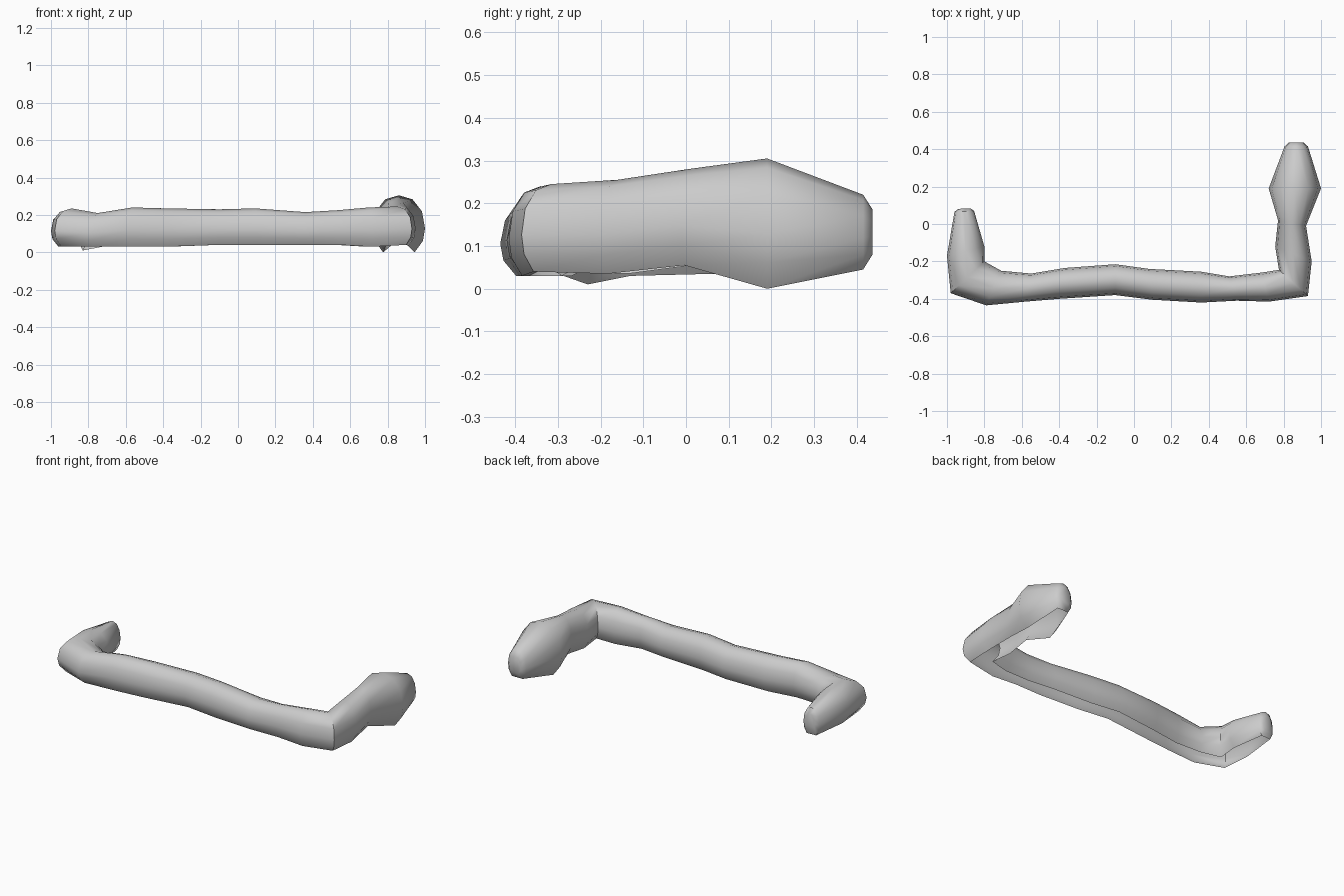
import bpy, bmesh
from mathutils import Vector

if "Cube" in bpy.data.objects:
    bpy.data.objects.remove(bpy.data.objects["Cube"])

stone = bpy.data.materials.new("light grey")
stone.diffuse_color = (0.6, 0.6, 0.6, 1)
stone.use_nodes = True
stone.node_tree.nodes["Principled BSDF"].inputs["Base Color"].default_value = stone.diffuse_color

# Stations along the bar: outer x, y, inner x, y, bottom z, top z
stations = [
    (-0.96, 0.065, -0.855, 0.07, 0.035, 0.20),
    (-1.00, -0.17, -0.80, -0.12, 0.03, 0.23),
    (-0.98, -0.37, -0.80, -0.20, 0.03, 0.235),
    (-0.79, -0.435, -0.71, -0.25, 0.03, 0.21),
    (-0.58, -0.415, -0.55, -0.265, 0.03, 0.24),
    (-0.40, -0.40, -0.37, -0.235, 0.03, 0.235),
    (-0.10, -0.38, -0.10, -0.215, 0.04, 0.23),
    (0.10, -0.405, 0.08, -0.24, 0.04, 0.235),
    (0.36, -0.42, 0.36, -0.255, 0.04, 0.215),
    (0.55, -0.41, 0.51, -0.28, 0.04, 0.225),
    (0.72, -0.415, 0.68, -0.26, 0.03, 0.24),
    (0.93, -0.385, 0.775, -0.245, 0.04, 0.245),
    (0.95, -0.20, 0.755, -0.12, 0.035, 0.255),
    (0.92, -0.01, 0.77, 0.02, 0.055, 0.28),
    (1.00, 0.19, 0.72, 0.19, 0.0, 0.305),
    (0.93, 0.415, 0.805, 0.415, 0.045, 0.22),
]

# Arched section, open underneath: position across, height
arch = [(0.2, 0), (0.04, 0.2), (0, 0.42), (0.06, 0.72), (0.24, 0.93), (0.5, 1),
        (0.76, 0.93), (0.94, 0.72), (1, 0.42), (0.96, 0.2), (0.8, 0)]

bm = bmesh.new()
rings = []
for ox, oy, ix, iy, low, high in stations:
    rings.append([bm.verts.new((ox + (ix - ox) * s, oy + (iy - oy) * s,
                                low + (high - low) * h)) for s, h in arch])

# The left inside corner dips lower
rings[2][-1].co = (-0.83, -0.23, 0.01)

for a, b in zip(rings, rings[1:]):
    for i in range(len(arch) - 1):
        bm.faces.new((a[i], a[i + 1], b[i + 1], b[i]))


# Blunt rounded ends: a shrunken ring pushed outward, then a flat cap
def close_end(ring, push):
    centre = sum((v.co for v in ring), Vector()) / len(ring)
    tip = []
    for v in ring:
        p = centre + (v.co - centre) * 0.6
        p.y += push
        tip.append(bm.verts.new(p))
    for i in range(len(ring)):
        j = (i + 1) % len(ring)
        bm.faces.new((ring[i], ring[j], tip[j], tip[i]))
    bm.faces.new(tip)


close_end(rings[0], 0.015)
close_end(rings[-1], 0.022)

bmesh.ops.recalc_face_normals(bm, faces=bm.faces)
if sum(f.normal.z * f.calc_area() for f in bm.faces) < 0:
    bmesh.ops.reverse_faces(bm, faces=bm.faces)

mesh = bpy.data.meshes.new("bent_bar")
bm.to_mesh(mesh)
bm.free()
mesh.materials.append(stone)
bar = bpy.data.objects.new("bent_bar", mesh)
bpy.context.collection.objects.link(bar)
bpy.context.view_layer.objects.active = bar
bar.select_set(True)
bpy.ops.object.shade_smooth_by_angle(angle=0.9)
